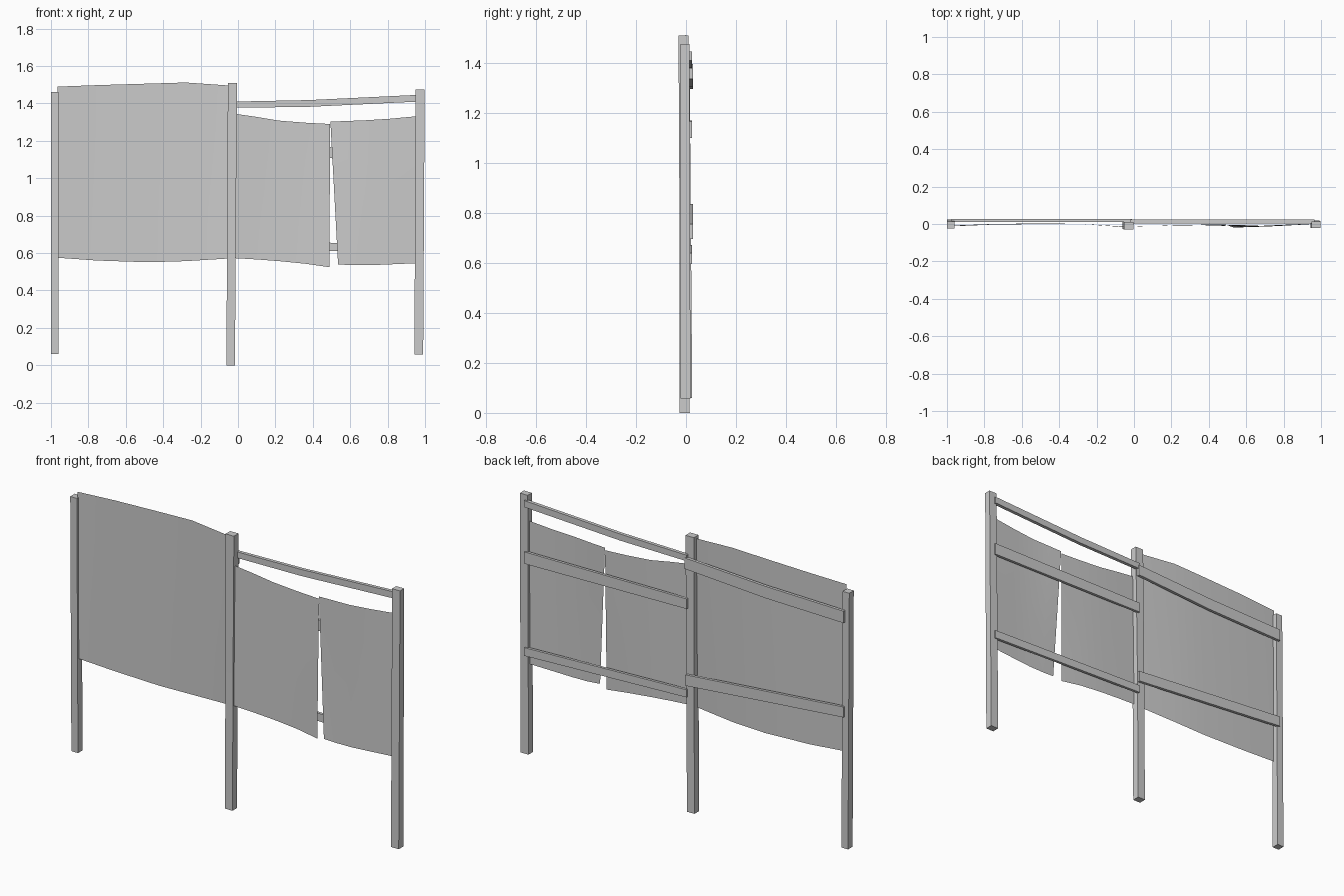
import bpy


def make_object(name, verts, faces):
    mesh = bpy.data.meshes.new(name)
    mesh.from_pydata(verts, [], faces)
    mesh.update()
    obj = bpy.data.objects.new(name, mesh)
    bpy.context.collection.objects.link(obj)
    return obj


def loft(name, rings):
    """Closed four-sided beam through a list of four-corner rings."""
    verts = [v for ring in rings for v in ring]
    faces = [(0, 3, 2, 1)]
    for r in range(len(rings) - 1):
        a, b = r * 4, r * 4 + 4
        faces += [(a + i, a + (i + 1) % 4, b + (i + 1) % 4, b + i) for i in range(4)]
    n = len(verts)
    faces.append((n - 4, n - 3, n - 2, n - 1))
    return make_object(name, verts, faces)


def post(name, *sections):
    """Each section: x0, x1, y0, y1, z."""
    loft(name, [[(x0, y0, z), (x1, y0, z), (x1, y1, z), (x0, y1, z)]
                for x0, x1, y0, y1, z in sections])


def rail(name, y0, y1, *sections):
    """Each section: x, bottom z, top z."""
    loft(name, [[(x, y0, b), (x, y1, b), (x, y1, t), (x, y0, t)]
                for x, b, t in sections])


def panel(name, bottom, top, rows=4):
    """Thin bowed sheet between a bottom edge and a top edge."""
    n = len(bottom)
    verts, faces = [], []
    for r in range(rows + 1):
        f = r / rows
        for p, q in zip(bottom, top):
            verts.append(tuple(a + (b - a) * f for a, b in zip(p, q)))
    for r in range(rows):
        for i in range(n - 1):
            a = r * n + i
            faces.append((a, a + 1, a + n + 1, a + n))
    obj = make_object(name, verts, faces)
    obj.data.shade_smooth()


# Uneven, slightly leaning posts
post("left_post", (-1.0, -0.96, -0.015, 0.025, 0.06), (-1.0, -0.96, -0.025, 0.014, 1.46))
post("middle_post", (-0.062, -0.016, -0.025, 0.015, 0.0),
     (-0.058, -0.012, -0.026, 0.014, 0.75), (-0.054, -0.004, -0.03, 0.01, 1.51))
post("right_post", (0.943, 0.99, -0.022, 0.018, 0.057), (0.95, 0.998, -0.022, 0.014, 1.475))

# Rails at the back of the left bay
rail("left_upper_rail", 0.012, 0.028, (-0.975, 1.295, 1.36), (-0.5, 1.305, 1.37), (-0.012, 1.335, 1.395))
rail("left_lower_rail", 0.012, 0.028, (-0.975, 0.778, 0.835), (-0.015, 0.695, 0.755))

# Rails at the back of the right bay
rail("right_top_rail", 0.004, 0.023, (-0.02, 1.377, 1.41), (0.38, 1.382, 1.418), (0.965, 1.41, 1.446))
rail("right_middle_rail", 0.008, 0.023, (-0.02, 1.115, 1.17), (0.965, 1.10, 1.165))
rail("right_lower_rail", 0.008, 0.023, (-0.02, 0.63, 0.672), (0.965, 0.595, 0.64))

# Bowed sheet panels
panel("left_panel",
      [(-0.965, -0.008, 0.575), (-0.75, 0.0, 0.56), (-0.48, 0.003, 0.551), (-0.28, 0.0, 0.557), (-0.035, -0.018, 0.572)],
      [(-0.965, -0.012, 1.49), (-0.75, -0.003, 1.498), (-0.48, 0.0, 1.506), (-0.28, 0.0, 1.512), (-0.035, -0.015, 1.495)])
panel("centre_panel",
      [(-0.02, -0.016, 0.573), (0.1, -0.012, 0.566), (0.22, -0.008, 0.557), (0.36, -0.006, 0.543), (0.488, -0.01, 0.525)],
      [(-0.02, -0.018, 1.345), (0.1, -0.012, 1.328), (0.22, -0.006, 1.308), (0.36, -0.004, 1.297), (0.493, -0.003, 1.29)])
panel("right_panel",
      [(0.535, -0.02, 0.54), (0.61, -0.016, 0.535), (0.7, -0.014, 0.535), (0.82, -0.008, 0.54), (0.96, 0.0, 0.546)],
      [(0.494, -0.004, 1.303), (0.58, -0.006, 1.306), (0.68, -0.01, 1.31), (0.81, -0.004, 1.318), (0.96, 0.002, 1.332)])
